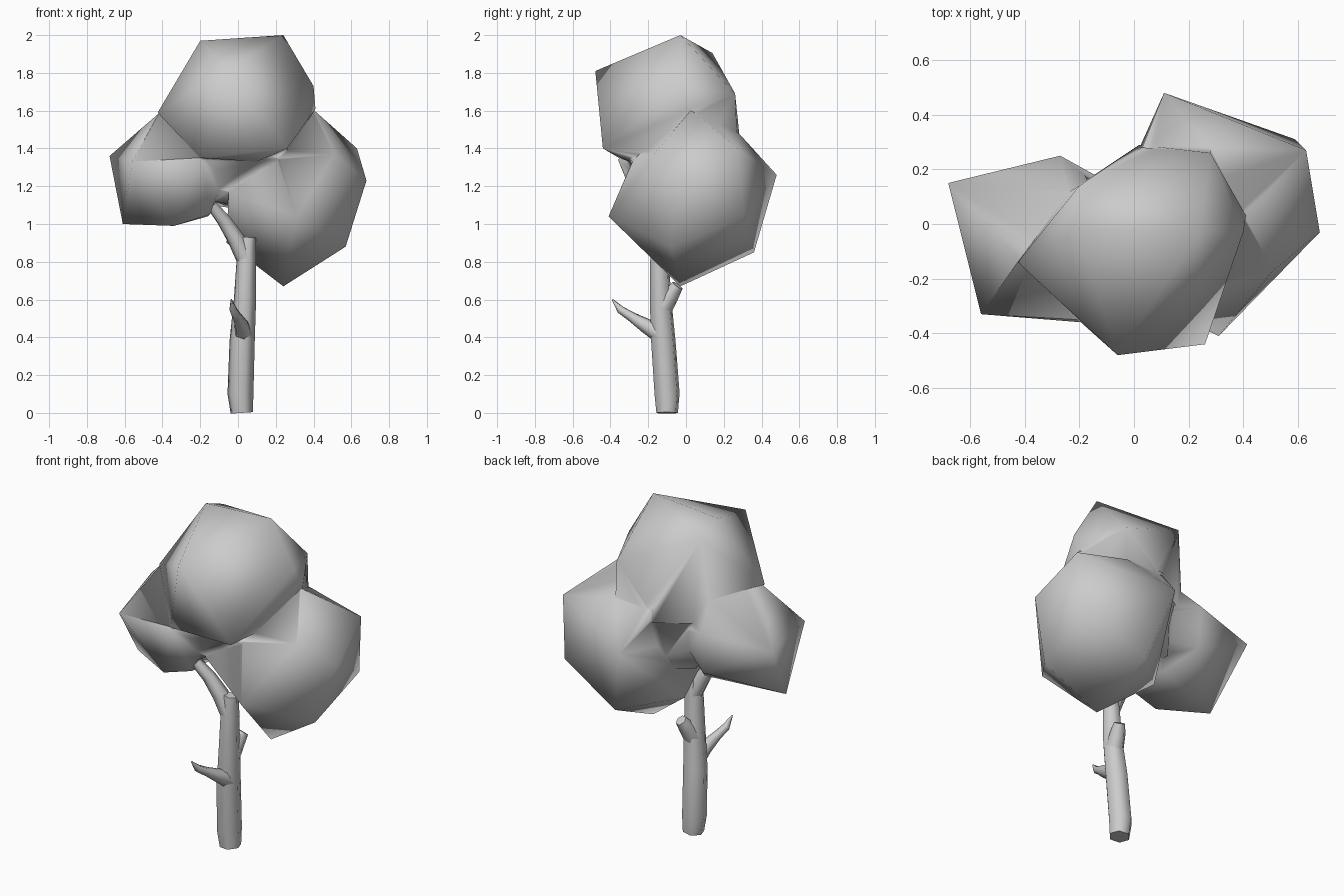
import bpy, bmesh, math
from mathutils import Vector

if "Cube" in bpy.data.objects:
    bpy.data.objects.remove(bpy.data.objects["Cube"])


def finish(bm, name):
    bmesh.ops.recalc_face_normals(bm, faces=bm.faces[:])
    me = bpy.data.meshes.new(name)
    bm.to_mesh(me)
    bm.free()
    ob = bpy.data.objects.new(name, me)
    bpy.context.collection.objects.link(ob)
    me.polygons.foreach_set("use_smooth", [True] * len(me.polygons))
    return ob


def clump(name, points):
    """Faceted leaf clump: convex hull over a few corner points."""
    bm = bmesh.new()
    for p in points:
        bm.verts.new(p)
    bmesh.ops.convex_hull(bm, input=bm.verts[:])
    loose = [v for v in bm.verts if not v.link_faces]
    bmesh.ops.delete(bm, geom=loose, context='VERTS')
    return finish(bm, name)


def limb(name, path, sides=6):
    """Tapered tube through (x, y, z, radius) stations."""
    bm = bmesh.new()
    pts = [Vector(p[:3]) for p in path]
    rings = []
    for i, p in enumerate(pts):
        d = pts[min(i + 1, len(pts) - 1)] - pts[max(i - 1, 0)]
        u = d.cross(Vector((0.9, 0.3, 0))).normalized()
        w = d.cross(u).normalized()
        r = path[i][3]
        rings.append([bm.verts.new(p + r * (u * math.cos(a) + w * math.sin(a)))
                      for a in (2 * math.pi * k / sides for k in range(sides))])
    for a, b in zip(rings, rings[1:]):
        for k in range(sides):
            n = (k + 1) % sides
            bm.faces.new((a[k], a[n], b[n], b[k]))
    bm.faces.new(rings[0])
    bm.faces.new(rings[-1])
    ob = finish(bm, name)
    bpy.context.view_layer.objects.active = ob
    ob.select_set(True)
    bpy.ops.object.shade_smooth_by_angle(angle=math.radians(62))
    ob.select_set(False)
    return ob


# Leaf clumps
foliage = clump("foliage", [
    (-.20, -.02, 1.97), (.24, -.03, 2.0), (-.06, -.48, 1.81), (.26, -.44, 1.40),
    (.40, -.03, 1.73), (.41, .03, 1.61), (-.20, .14, 1.905), (.28, .26, 1.69),
    (.28, .275, 1.36), (.02, .29, 1.40), (-.25, .11, 1.40), (-.425, -.14, 1.59),
    (-.20, -.355, 1.35), (.10, -.30, 1.33)])
right_clump = clump("right_clump", [
    (.24, -.03, .67), (.57, -.08, .88), (.22, .36, .85), (-.06, .10, .90),
    (.31, -.41, 1.04), (.68, -.03, 1.23), (.63, .27, 1.40), (.59, .31, 1.04),
    (.11, .48, 1.26), (.51, -.17, 1.37), (.28, .28, 1.48), (-.05, -.24, 1.17),
    (.20, -.28, 1.34), (.405, .025, 1.60), (.03, .28, 1.47)])
left_clump = clump("left_clump", [
    (-.68, .15, 1.36), (-.61, -.08, 1.0), (-.56, -.33, 1.33), (-.34, -.22, .99),
    (-.16, .05, 1.04), (-.27, .25, 1.40), (-.19, -.36, 1.34), (-.42, -.13, 1.585),
    (-.15, -.22, 1.05), (0, .1, 1.3), (-.27, .22, 1.15), (-.23, .12, 1.54),
    (-.08, -.25, 1.25)])
# Inner mass joining the clumps
core = clump("core", [
    (-.41, -.13, 1.57), (-.20, -.34, 1.37), (.22, -.29, 1.34), (-.12, -.21, 1.12),
    (.2, .2, 1.05), (-.14, .12, 1.10), (.03, .28, 1.49), (.27, .26, 1.5),
    (-.14, .18, 1.42), (-.04, .25, 1.2)])

# Fuse the clumps into one crown
for part in (right_clump, left_clump, core):
    m = foliage.modifiers.new("fuse", 'BOOLEAN')
    m.operation = 'UNION'
    m.solver = 'EXACT'
    m.object = part
    bpy.context.view_layer.objects.active = foliage
    bpy.ops.object.modifier_apply(modifier=m.name)
    bpy.data.objects.remove(part)

# Trunk and branches
limb("trunk", [(.02, -.10, 0, .06), (.013, -.10, .1, .07), (.022, -.12, .38, .068),
               (.037, -.135, .6, .06), (.044, -.14, .8, .053), (.055, -.14, .93, .042)])
limb("top_branch", [(.045, -.14, .80, .048), (-.01, -.15, .92, .047),
                    (-.075, -.17, 1.02, .038), (-.14, -.20, 1.10, .03)])
limb("front_branch", [(.03, -.12, .41, .055), (.02, -.21, .46, .04),
                      (-.005, -.29, .51, .026), (-.025, -.345, .545, .022),
                      (-.035, -.39, .60, .004)])
limb("back_branch", [(.035, -.13, .54, .055), (.05, -.08, .625, .046),
                     (.065, -.045, .675, .033)])
